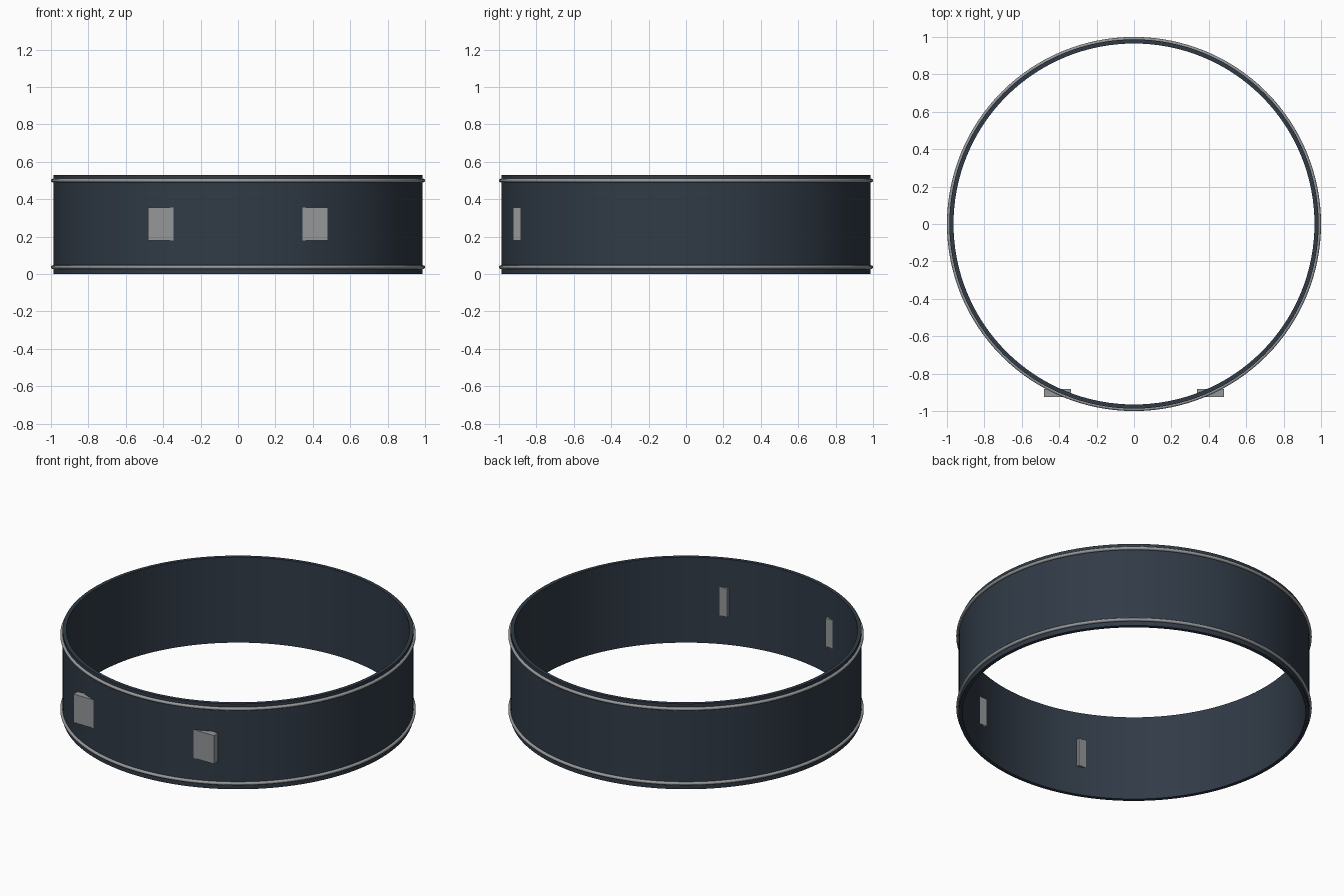
import bpy, bmesh, math

cube = bpy.data.objects.get("Cube")
if cube:
    bpy.data.objects.remove(cube, do_unlink=True)


def make_material(name, rgb):
    mat = bpy.data.materials.new(name)
    mat.use_nodes = True
    colour = (*rgb, 1)
    mat.diffuse_color = colour
    mat.node_tree.nodes["Principled BSDF"].inputs["Base Color"].default_value = colour
    return mat


navy = make_material("dark navy", (0.030, 0.043, 0.062))
grey = make_material("metal grey", (0.30, 0.31, 0.32))


def lathe(name, profile, mat, steps=128):
    """Revolve a closed (radius, height) profile around z."""
    bm = bmesh.new()
    rings = []
    for i in range(steps):
        a = math.tau * i / steps
        rings.append([bm.verts.new((r * math.cos(a), r * math.sin(a), z)) for r, z in profile])
    n = len(profile)
    for i in range(steps):
        here, there = rings[i], rings[(i + 1) % steps]
        for j in range(n):
            k = (j + 1) % n
            bm.faces.new((here[j], there[j], there[k], here[k]))
    bmesh.ops.recalc_face_normals(bm, faces=bm.faces)
    mesh = bpy.data.meshes.new(name)
    bm.to_mesh(mesh)
    bm.free()
    obj = bpy.data.objects.new(name, mesh)
    bpy.context.collection.objects.link(obj)
    mesh.materials.append(mat)
    bpy.ops.object.select_all(action="DESELECT")
    obj.select_set(True)
    bpy.context.view_layer.objects.active = obj
    bpy.ops.object.shade_smooth_by_angle(angle=math.radians(40))
    return obj


# Broad band
outer, inner, height = 0.987, 0.965, 0.53
lathe("band", [(inner, 0), (outer, 0), (outer, height), (inner, height)], navy)

# Round trim wires near both edges
wire = 0.01
for name, z in (("lower_trim", 0.037), ("upper_trim", 0.50)):
    circle = [(0.99 + wire * math.cos(math.tau * i / 12),
               z + wire * math.sin(math.tau * i / 12)) for i in range(12)]
    lathe(name, circle, grey)

# Two clasp blocks set through the front of the band
for name, side in (("left_clasp", 1), ("right_clasp", -1)):
    bpy.ops.mesh.primitive_cube_add(size=1, location=(side * 0.41, -0.904, 0.267))
    clasp = bpy.context.object
    clasp.name = name
    clasp.scale = (0.144, 0.042, 0.176)
    bpy.ops.object.transform_apply(location=False, rotation=False, scale=True)
    clasp.data.materials.append(grey)
